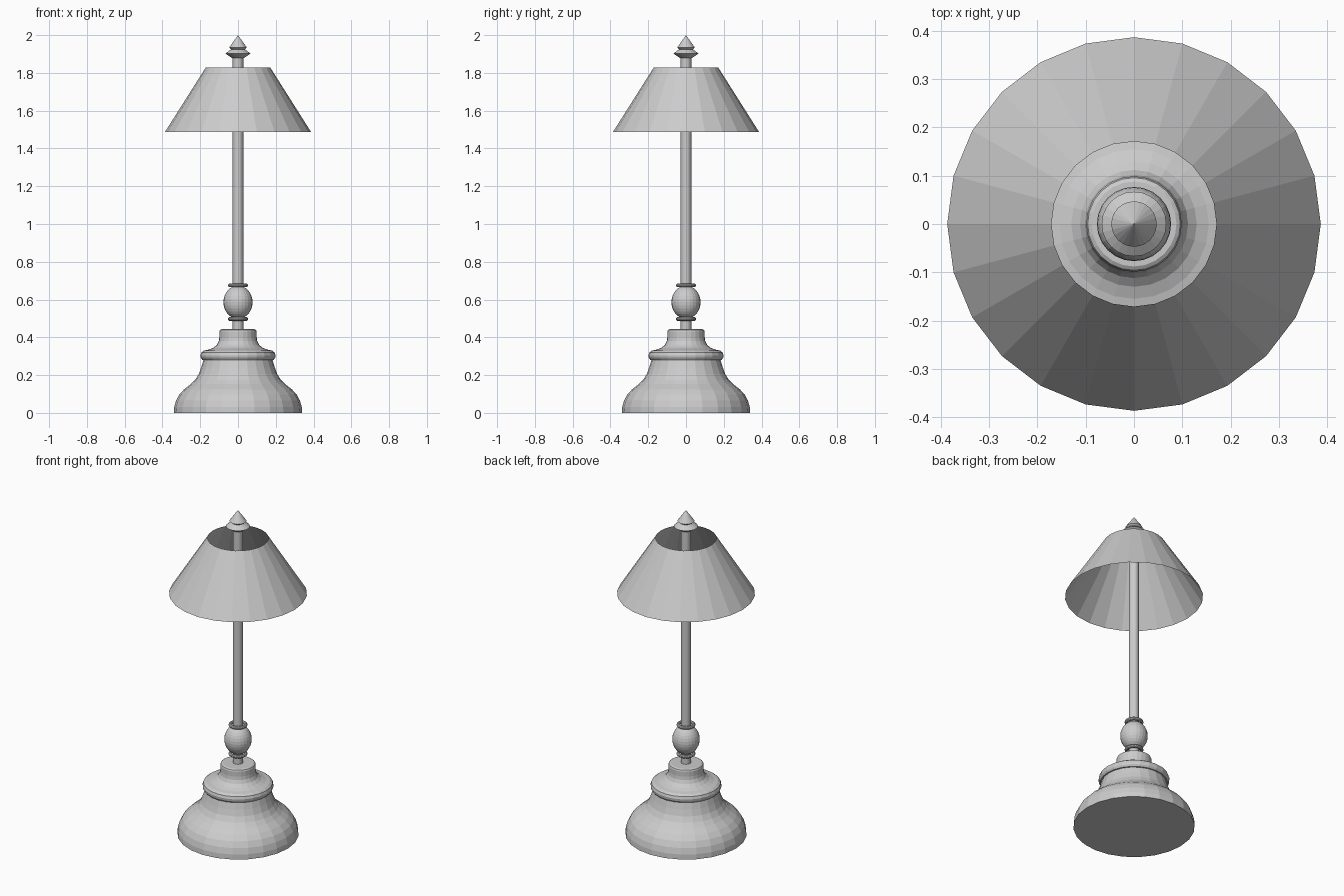
import bpy, bmesh
from math import sin, cos, pi, radians

if "Cube" in bpy.data.objects:
    bpy.data.objects.remove(bpy.data.objects["Cube"])


def lathe(name, profile, sides=24):
    """Spin (radius, z) points around z; a zero radius becomes a single pole point."""
    bm = bmesh.new()
    rings = []
    for r, z in profile:
        n = 1 if r == 0 else sides
        rings.append([bm.verts.new((r * cos(2 * pi * i / sides), r * sin(2 * pi * i / sides), z))
                      for i in range(n)])
    for a, b in zip(rings, rings[1:]):
        for i in range(sides):
            j = (i + 1) % sides
            quad = [a[i % len(a)], a[j % len(a)], b[j % len(b)], b[i % len(b)]]
            bm.faces.new(list(dict.fromkeys(quad)))
    mesh = bpy.data.meshes.new(name)
    bm.to_mesh(mesh)
    bm.free()
    ob = bpy.data.objects.new(name, mesh)
    bpy.context.collection.objects.link(ob)
    return ob


def ring(name, z, major, minor):
    bpy.ops.mesh.primitive_torus_add(major_segments=24, minor_segments=10, location=(0, 0, z),
                                     major_radius=major, minor_radius=minor)
    bpy.context.object.name = name


# Bell-shaped foot with a moulded lip and a small collar
lathe("base", [
    (0, 0), (0.34, 0), (0.338, 0.03), (0.328, 0.065), (0.31, 0.098), (0.285, 0.125),
    (0.25, 0.152), (0.227, 0.175), (0.208, 0.205), (0.195, 0.24), (0.183, 0.28),
    (0.19, 0.281), (0.197, 0.292), (0.199, 0.305), (0.194, 0.32), (0.18, 0.33),
    (0.155, 0.335), (0.13, 0.345), (0.112, 0.36), (0.102, 0.38), (0.099, 0.4),
    (0.099, 0.43), (0.096, 0.438), (0.088, 0.443), (0, 0.443)])

# Straight stem
lathe("stem", [(0, 0.43), (0.028, 0.43), (0.028, 1.885), (0, 1.885)])

# Egg-shaped knob between two thin rings
bpy.ops.mesh.primitive_uv_sphere_add(segments=24, ring_count=16, radius=1, location=(0, 0, 0.586))
knob = bpy.context.object
knob.name = "knob"
knob.scale = (0.077, 0.077, 0.088)
ring("lower_ring", 0.497, 0.043, 0.010)
ring("upper_ring", 0.675, 0.043, 0.010)

# Open conical shade, a single thin sheet
lathe("shade", [(0.387, 1.487), (0.171, 1.828)])

# Finial: double-cone disc topped by a point
lathe("finial", [(0, 1.88), (0.033, 1.88), (0.067, 1.902), (0.036, 1.925),
                 (0.047, 1.934), (0, 2.0)])
